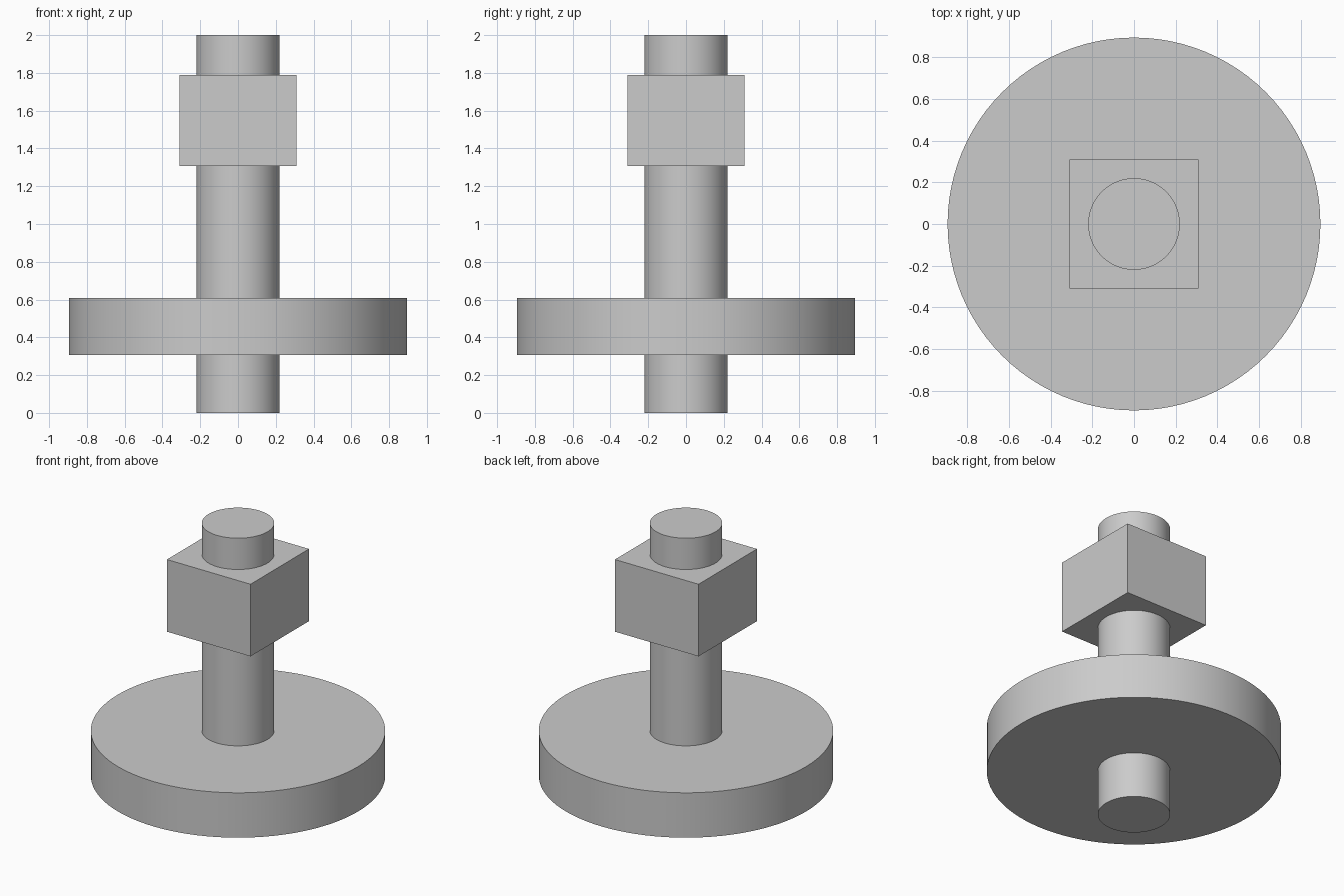
import bpy
import math

cube = bpy.data.objects.get("Cube")
if cube:
    bpy.data.objects.remove(cube, do_unlink=True)

GREY = (0.6, 0.6, 0.6, 1.0)
metal = bpy.data.materials.new("light grey metal")
metal.use_nodes = True
metal.diffuse_color = GREY
metal.node_tree.nodes["Principled BSDF"].inputs["Base Color"].default_value = GREY


def finish(name):
    obj = bpy.context.object
    obj.name = name
    obj.data.name = name
    obj.data.materials.append(metal)
    return obj


def add_cylinder(name, radius, bottom, top):
    bpy.ops.mesh.primitive_cylinder_add(
        vertices=96, radius=radius, depth=top - bottom,
        location=(0, 0, (bottom + top) / 2))
    bpy.ops.object.shade_smooth_by_angle(angle=math.radians(30))
    return finish(name)


def add_block(name, width, bottom, top):
    bpy.ops.mesh.primitive_cube_add(size=1, location=(0, 0, (bottom + top) / 2))
    obj = finish(name)
    obj.scale = (width, width, top - bottom)
    bpy.ops.object.transform_apply(location=False, rotation=False, scale=True)
    return obj


# Round shaft running the full height
add_cylinder("shaft", 0.22, 0.0, 2.0)
# Wide flange disc near the lower end
add_cylinder("flange_disc", 0.895, 0.306, 0.607)
# Square block near the upper end
add_block("square_block", 0.62, 1.306, 1.79)
